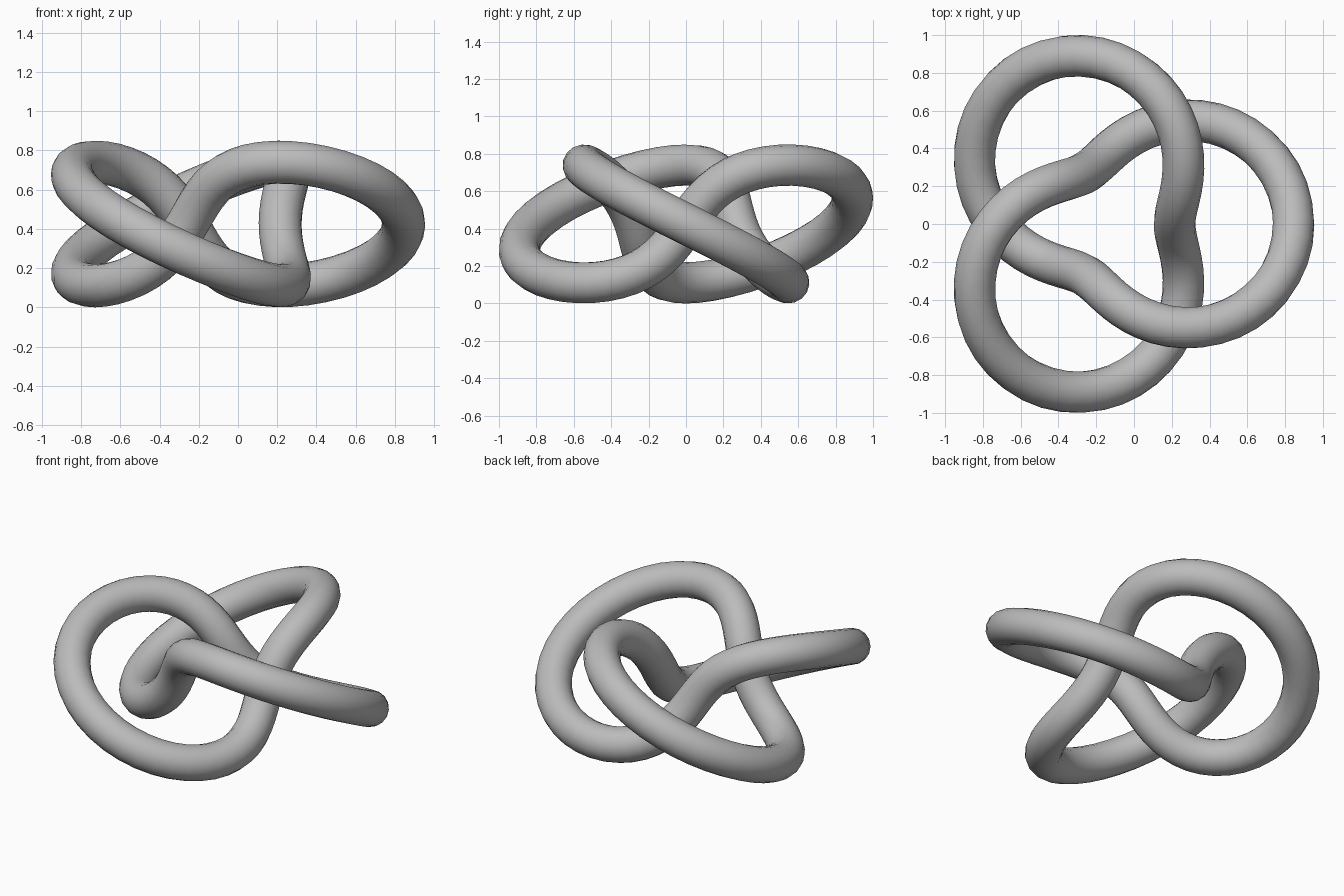
import bpy
from math import sin, cos, pi

cube = bpy.data.objects.get("Cube")
if cube:
    bpy.data.objects.remove(cube, do_unlink=True)

SCALE = 0.315        # size of the knot's winding radius
TUBE = 0.35 * SCALE  # tube radius
STEPS = 128
SHIFT = -0.1         # centres the three lobes on their bounding box

# Plain grey surface
grey = bpy.data.materials.new("plain_grey")
grey.use_nodes = True
colour = (0.5, 0.5, 0.5, 1)
grey.diffuse_color = colour
grey.node_tree.nodes["Principled BSDF"].inputs["Base Color"].default_value = colour

# Closed path: winds twice around the axis while circling it three times
curve = bpy.data.curves.new("trefoil_knot", "CURVE")
curve.dimensions = "3D"
curve.bevel_depth = TUBE
curve.bevel_resolution = 6
path = curve.splines.new("POLY")
path.points.add(STEPS - 1)
path.use_cyclic_u = True
for i, point in enumerate(path.points):
    t = 2 * pi * i / STEPS
    reach = SCALE * (2 + cos(3 * t))
    point.co = (SHIFT + reach * cos(2 * t), reach * sin(2 * t),
                SCALE + TUBE - SCALE * sin(3 * t), 1)
curve.materials.append(grey)

# Round tube along the path
knot = bpy.data.objects.new("trefoil_knot", curve)
bpy.context.collection.objects.link(knot)
bpy.ops.object.select_all(action="DESELECT")
knot.select_set(True)
bpy.context.view_layer.objects.active = knot
bpy.ops.object.convert(target="MESH")
bpy.ops.object.shade_smooth()
